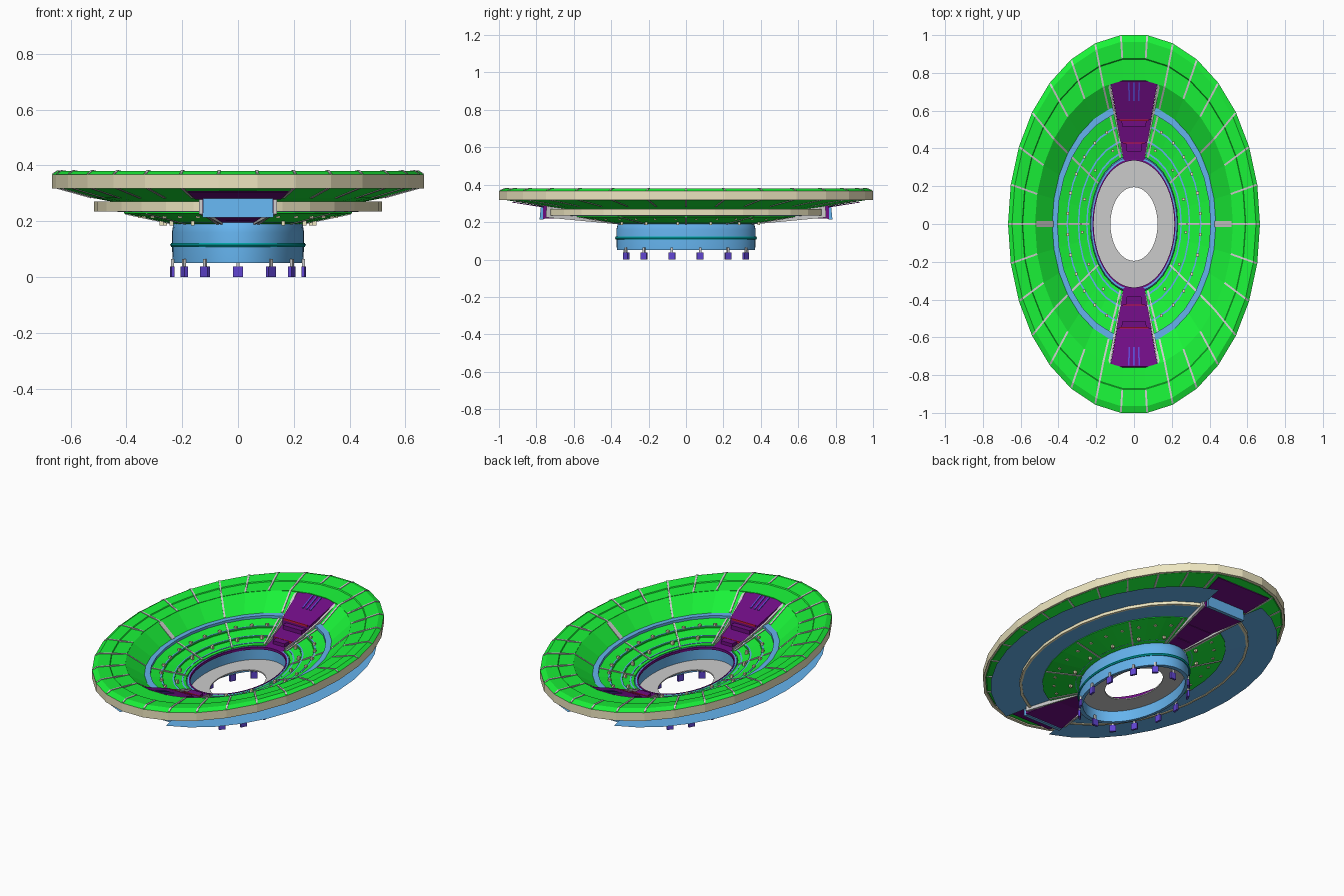
import bpy, bmesh
from math import sin, cos, radians
from mathutils import Vector

if "Cube" in bpy.data.objects:
    bpy.data.objects.remove(bpy.data.objects["Cube"])

COL = {
    "green": (0.01, 0.9, 0.04), "blue": (0.13, 0.45, 0.85), "cream": (0.85, 0.79, 0.53),
    "purple": (0.16, 0.004, 0.23), "violet": (0.12, 0.06, 0.65), "teal": (0.0, 0.36, 0.36),
    "red": (0.6, 0.01, 0.05),
}
MATS = {}
for n, c in COL.items():
    MATS[n] = bpy.data.materials.new(n)
    MATS[n].diffuse_color = (*c, 1)


def finish(name, bm, mat=None, smooth=False):
    bmesh.ops.recalc_face_normals(bm, faces=bm.faces[:])
    me = bpy.data.meshes.new(name)
    bm.to_mesh(me)
    bm.free()
    ob = bpy.data.objects.new(name, me)
    bpy.context.collection.objects.link(ob)
    if mat:
        me.materials.append(MATS[mat])
    if smooth:
        bpy.ops.object.select_all(action='DESELECT')
        ob.select_set(True)
        bpy.context.view_layer.objects.active = ob
        bpy.ops.object.shade_smooth_by_angle(angle=radians(35))
    return ob


# the plan is an oval: x half-width for each y half-length
RIM = 1.0055
OVAL = [(0, 0), (.195, .125), (.37, .235), (.62, .42), (.75, .515), (RIM, .667), (1.1, .73)]


def fx(r):
    for (a, xa), (b, xb) in zip(OVAL, OVAL[1:]):
        if r <= b:
            return xa + (xb - xa) * (r - a) / (b - a)


def pt(r, deg, z):
    t = radians(deg)
    return Vector((fx(r) * cos(t), r * sin(t), z))


EDGE = 75.5                                    # sectors stop here to leave the two aisles
SECTOR = [-EDGE] + [i * 12 for i in range(-6, 7)] + [EDGE]


def sweep(name, prof, mat=None, sector=False, n=30, smooth=False):
    """Closed (r, z) profile swept around the oval, whole or as two sectors."""
    bm = bmesh.new()
    runs = [SECTOR, [a + 180 for a in SECTOR]] if sector else [[360 * i / n for i in range(n)]]
    for run in runs:
        rings = [[bm.verts.new(pt(r, a, z)) for r, z in prof] for a in run]
        pairs = list(zip(rings, rings[1:]))
        if sector:
            bm.faces.new(rings[0])
            bm.faces.new(rings[-1])
        else:
            pairs.append((rings[-1], rings[0]))
        for p, q in pairs:
            for i in range(len(prof)):
                j = (i + 1) % len(prof)
                bm.faces.new((p[i], p[j], q[j], q[i]))
    return finish(name, bm, mat, smooth)


def beam(bm, p, q, w, h):
    """Box along p-q, w wide in plan and h high."""
    d = q - p
    s = Vector((-d.y, d.x, 0)).normalized() * w / 2
    u = Vector((0, 0, h / 2))
    a, b = [[bm.verts.new(e + i * s + j * u) for i, j in ((-1, -1), (1, -1), (1, 1), (-1, 1))] for e in (p, q)]
    bm.faces.new(a)
    bm.faces.new(b)
    for i in range(4):
        j = (i + 1) % 4
        bm.faces.new((a[i], a[j], b[j], b[i]))


def aisle(name, prof, mat, lo=-1.0, hi=1.0, extra=0.0):
    """(y, z) profile spread across the aisle width, at the front and the back."""
    bm = bmesh.new()
    for s in (-1, 1):
        w = [fx(y / .968) * .25 + extra for y, z in prof]
        a = [bm.verts.new((lo * k, s * y, z)) for k, (y, z) in zip(w, prof)]
        b = [bm.verts.new((hi * k, s * y, z)) for k, (y, z) in zip(w, prof)]
        bm.faces.new(a)
        bm.faces.new(b)
        for i in range(len(prof)):
            j = (i + 1) % len(prof)
            bm.faces.new((a[i], a[j], b[j], b[i]))
    return finish(name, bm, mat)


# base drum, floor and bands
sweep("base_drum", [(.37, .05), (.372, .16), (.366, .185), (.358, .198), (.345, .198), (.345, .05)],
      "blue", n=60, smooth=True)
sweep("drum_band", [(.365, .108), (.376, .108), (.381, .115), (.376, .122), (.365, .122)], "teal", n=60, smooth=True)
sweep("drum_inner_lip", [(.336, .185), (.346, .185), (.346, .2), (.336, .2)], "purple", n=60)
sweep("floor_ring", [(.195, .115), (.35, .115), (.35, .122), (.195, .122)], n=60)

# feet and stems
feet, stems = bmesh.new(), bmesh.new()
for x, y in ((0, .33), (.118, .32), (.193, .225), (.235, .075)):
    for sx in ((1, -1) if x else (1,)):
        for sy in (1, -1):
            p = Vector((x * sx, y * sy, 0))
            t = Vector((p.y / .137, -p.x / .055, 0)).normalized()
            for bm, half, z, w, h in ((feet, .018, .019, .012, .038), (stems, .006, .05, .01, .03)):
                c = p + Vector((0, 0, z))
                beam(bm, c - t * half, c + t * half, w, h)
finish("feet", feet, "violet")
finish("foot_stems", stems)

# lower tier: stepped deck, thin rings, rim and underside
sweep("lower_deck", [(.365, .2), (.44, .214), (.44, .22), (.52, .236), (.52, .242), (.605, .262),
                     (.605, .228), (.365, .19)], "green", True)
for i, (r, z) in enumerate(((.385, .206), (.445, .223), (.525, .246))):
    sweep(f"deck_ring_{i}", [(r, z - .012), (r + .01, z - .012), (r + .01, z), (r, z)], "blue", True)
sweep("walkway_ring", [(.6, .255), (.64, .255), (.64, .276), (.6, .276)], "blue", True)
sweep("lower_rim", [(.735, .235), (.752, .235), (.752, .27), (.735, .27)], "cream", True)
sweep("lower_underside", [(.6, .232), (.736, .239), (.736, .242), (.6, .238)], "blue", True)

# thin plate between the tiers, rounder in plan than the decks
plate = bmesh.new()
for s in (1, -1):
    rows = []
    for k in range(15):
        t = radians(-76.8 + 153.6 * k / 14)
        rows.append([plate.verts.new((s * x * cos(t), y * sin(t), .252)) for x, y in ((.51, .745), (.662, .925))])
    for (a, b), (c, d) in zip(rows, rows[1:]):
        plate.faces.new((a, b, d, c))
finish("middle_plate", plate, "blue")

# upper tier: steep inner sectors, nearly flat outer ring, and rim
sweep("upper_deck_inner", [(.635, .274), (.765, .356), (.765, .284), (.635, .266)], "green", True)
sweep("upper_deck_outer", [(.765, .358), (.875, .366), (.88, .371), (.97, .38), (RIM, .367),
                           (.99, .33), (.98, .32), (.765, .284)], "green")
sweep("upper_rim", [(.987, .318), (RIM, .318), (RIM, .367), (.987, .367)], "cream")

# radial ribs above and below the decks
ribs = bmesh.new()
TOP = [(.64, .277), (.765, .356), (.88, .37), (.97, .379), (1, .368)]
for i in range(30):
    a = i * 12
    near_aisle = abs(cos(radians(a))) < .2
    start = 2 if near_aisle else (0 if i % 3 == 0 else 1)
    for (r, z), (r2, z2) in list(zip(TOP, TOP[1:]))[start:]:
        beam(ribs, pt(r, a, z), pt(r2, a, z2), .01, .008)
    if not near_aisle:
        beam(ribs, pt(.77, a, .285), pt(.98, a, .32), .01, .006)
        if i % 3 == 0:
            beam(ribs, pt(.37, a, .202), pt(.6, a, .262), .01, .006)
            beam(ribs, pt(.37, a, .191), pt(.6, a, .227), .01, .006)
    if i % 15 == 0:
        beam(ribs, pt(.63, a, .272), pt(.75, a, .347), .03, .01)
finish("panel_ribs", ribs)

# small posts standing through the lower deck
posts = bmesh.new()
for r, z in ((.425, .208), (.53, .235)):
    for i in range(30):
        a = i * 12 + 6
        if abs(cos(radians(a))) > .3 and (i % 2 or r > .5):
            p = pt(r, a, z)
            beam(posts, p - Vector((.007, 0, 0)), p + Vector((.007, 0, 0)), .014, .046)
finish("deck_posts", posts, "cream")

# aisles: stepped purple floor, end wall, soffit and side walls
aisle("aisle_lower_floor", [(.34, .198), (.43, .206), (.43, .22), (.55, .24), (.55, .218), (.36, .195)], "purple")
aisle("aisle_upper_floor", [(.55, .22), (.55, .28), (.755, .357), (.765, .34), (.765, .218)],
      "purple", -.94, .94)
aisle("aisle_soffit", [(.76, .278), (.93, .305), (.93, .309), (.76, .284)], "purple", extra=.02)
aisle("aisle_end_wall", [(.763, .213), (.783, .213), (.776, .284), (.763, .284)], "blue", -.92, .92)
WALL = [(.36, .188), (.36, .212), (.45, .232), (.6, .285), (.74, .355), (.75, .225)]
aisle("aisle_wall_right", WALL, None, .95, 1.06)
aisle("aisle_wall_left", WALL, None, -1.06, -.95)
aisle("aisle_bench_inner", [(.385, .2), (.385, .222), (.425, .222), (.425, .2)], "purple", -.6, .6)
aisle("aisle_bench_outer", [(.515, .232), (.515, .258), (.552, .258), (.552, .232)], "purple", -.7, .7)
aisle("aisle_step_trim", [(.546, .272), (.546, .282), (.552, .282), (.552, .272)], "red", -.8, .8)
aisle("aisle_step_trim_low", [(.426, .213), (.426, .223), (.432, .223), (.432, .213)], "red", -.8, .8)

# thin bars on the upper aisle floor
bars = bmesh.new()
for s in (-1, 1):
    for x in (-.025, 0, .025):
        beam(bars, Vector((x, s * .65, .318)), Vector((x * 1.1, s * .75, .356)), .008, .008)
finish("aisle_bars", bars, "violet")

for m in bpy.data.materials:
    if m.users and not m.is_grease_pencil:
        m.use_nodes = True
        m.node_tree.nodes["Principled BSDF"].inputs["Base Color"].default_value = m.diffuse_color
